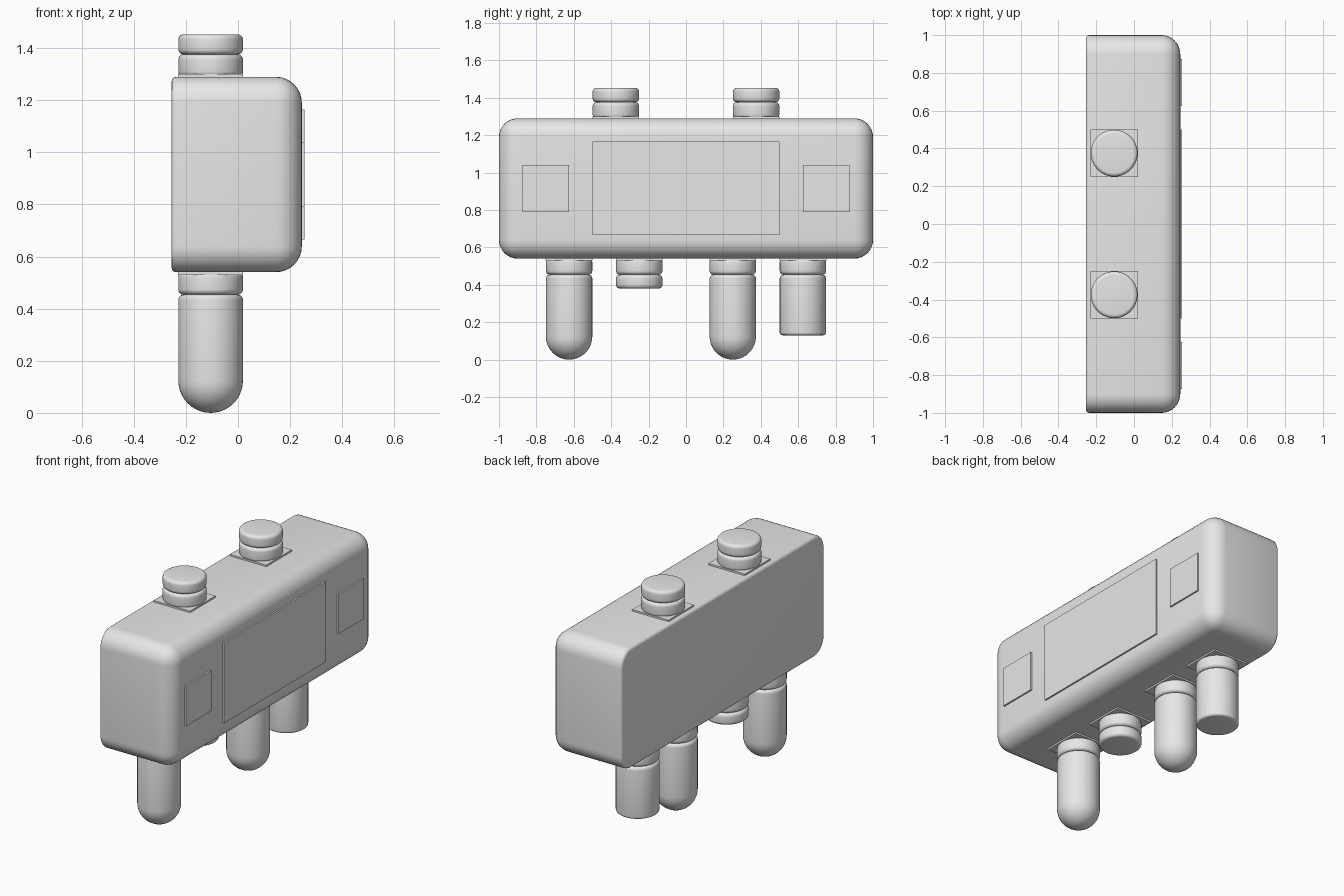
import bpy, bmesh, math
from mathutils import Matrix

cube = bpy.data.objects.get("Cube")
if cube:
    bpy.data.objects.remove(cube, do_unlink=True)

grey = bpy.data.materials.new("plain_grey")
grey.use_nodes = True
colour = (0.8, 0.8, 0.8, 1)
grey.diffuse_color = colour
grey.node_tree.nodes["Principled BSDF"].inputs["Base Color"].default_value = colour

PEG_X, PEG_R = -0.105, 0.124
BACK, FACE = -0.255, 0.245
BOTTOM, TOP = 0.54, 1.29


def finish(name, bm, angle=35):
    bmesh.ops.recalc_face_normals(bm, faces=bm.faces[:])
    mesh = bpy.data.meshes.new(name)
    bm.to_mesh(mesh)
    bm.free()
    obj = bpy.data.objects.new(name, mesh)
    bpy.context.collection.objects.link(obj)
    mesh.materials.append(grey)
    bpy.ops.object.select_all(action='DESELECT')
    obj.select_set(True)
    bpy.context.view_layer.objects.active = obj
    bpy.ops.object.shade_smooth_by_angle(angle=math.radians(angle))
    return obj


def box_mesh(lo, hi):
    bm = bmesh.new()
    bmesh.ops.create_cube(bm, size=1)
    for v in bm.verts:
        v.co = [(a + b) / 2 + c * (b - a) for a, b, c in zip(lo, hi, v.co)]
    return bm


def box(name, lo, hi):
    return finish(name, box_mesh(lo, hi))


def lathe(name, profile, y):
    """Revolve (radius, z) points about the peg axis."""
    bm = bmesh.new()
    verts = [bm.verts.new((r, 0, z)) for r, z in profile]
    edges = [bm.edges.new(pair) for pair in zip(verts, verts[1:])]
    bmesh.ops.spin(bm, geom=verts + edges, cent=(0, 0, 0), axis=(0, 0, 1),
                   angle=math.tau, steps=48, use_duplicate=False)
    bmesh.ops.remove_doubles(bm, verts=bm.verts[:], dist=0.0001)
    bmesh.ops.transform(bm, matrix=Matrix.Translation((PEG_X, y, 0)), verts=bm.verts[:])
    return finish(name, bm)


def rounded(z, inward, r=0.02):
    """Quarter-round rim at height z; inward is the z direction into the solid."""
    arc = [i * math.pi / 10 for i in range(6)]
    return [(PEG_R - r + r * math.sin(a), z + inward * r * (1 - math.cos(a))) for a in arc]


def solid(low, high, low_r=0.02, high_r=0.02):
    """Closed disc profile with rounded rims."""
    return ([(0, low)] + rounded(low, 1, low_r)
            + rounded(high, -1, high_r)[::-1] + [(0, high)])


# Main housing: broad rounding on the face and ends, tight rounding at the back
bm = box_mesh((BACK, -1, BOTTOM), (FACE, 1, TOP))
broad = [e for e in bm.edges if any(v.co.x > 0 for v in e.verts)]
bmesh.ops.bevel(bm, geom=broad, offset=0.1, segments=8, profile=0.5,
                affect='EDGES', clamp_overlap=True)
rim = [e for e in bm.edges if all(v.co.x < BACK + 0.001 for v in e.verts)]
bmesh.ops.bevel(bm, geom=rim, offset=0.018, segments=3, profile=0.5,
                affect='EDGES', clamp_overlap=True)
finish("housing", bm)

# Panels on the face
box("screen_panel", (FACE - 0.01, -0.5, 0.665), (0.255, 0.5, 1.165))
for side, y in (("front", -0.75), ("rear", 0.75)):
    box(side + "_panel", (FACE - 0.01, y - 0.124, 0.79), (0.255, y + 0.124, 1.04))


def mount(name, y, surface, out):
    """Thin square plate and collar; out is +1 upward or -1 downward."""
    a, b = sorted((surface - out * 0.01, surface + out * 0.01))
    box(name + "_plate", (PEG_X - 0.125, y - 0.125, a), (PEG_X + 0.125, y + 0.125, b))
    a, b = sorted((surface, surface + out * 0.086))
    lathe(name + "_collar", solid(a, b), y)


# Top buttons
for side, y in (("front", -0.375), ("rear", 0.375)):
    name = side + "_top_button"
    mount(name, y, TOP, 1)
    lathe(name + "_cap", solid(1.376, 1.453), y)

# Underside pegs
for name, y in (("front_peg", -0.625), ("short_button", -0.25),
                ("middle_peg", 0.25), ("flat_peg", 0.625)):
    mount(name, y, BOTTOM, -1)
    if name == "short_button":
        profile = solid(0.38, 0.454)
    elif name == "flat_peg":
        profile = solid(0.13, 0.454, 0.015)
    else:
        dome = [i * math.pi / 20 for i in range(11)]
        profile = [(PEG_R * math.sin(a), PEG_R * (1 - math.cos(a))) for a in dome]
        profile += rounded(0.454, -1)[::-1] + [(0, 0.454)]
    lathe(name + "_shaft", profile, y)
